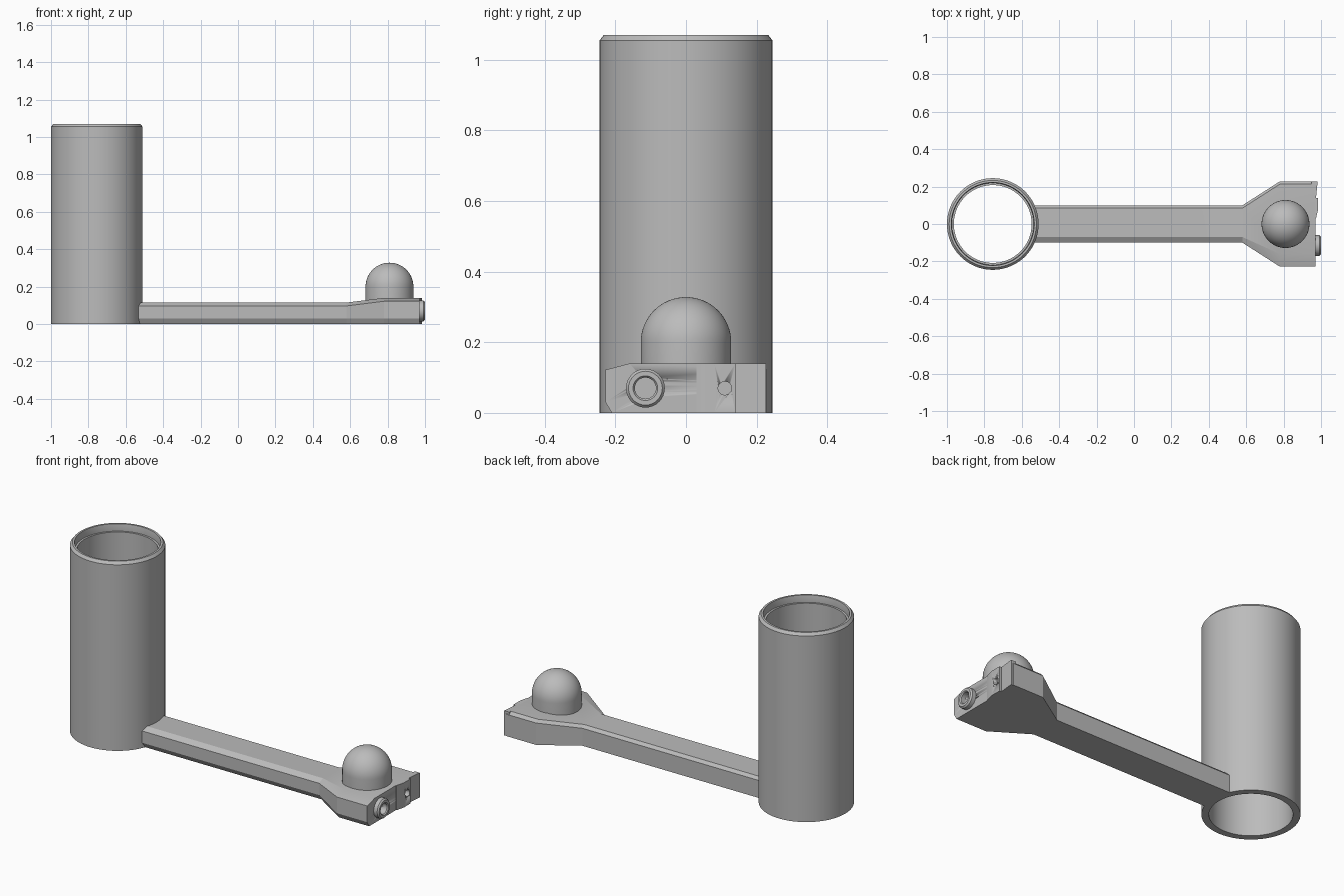
import bpy, bmesh, math
from mathutils import Matrix, Vector

cube = bpy.data.objects.get("Cube")
if cube:
    bpy.data.objects.remove(cube, do_unlink=True)

grey = bpy.data.materials.new("plain grey")
grey.use_nodes = True
colour = (0.5, 0.5, 0.5, 1)
grey.diffuse_color = colour
grey.node_tree.nodes["Principled BSDF"].inputs["Base Color"].default_value = colour


def finish(bm, name, angle=30):
    bmesh.ops.remove_doubles(bm, verts=bm.verts, dist=1e-5)
    bmesh.ops.recalc_face_normals(bm, faces=bm.faces)
    mesh = bpy.data.meshes.new(name)
    bm.to_mesh(mesh)
    bm.free()
    mesh.materials.append(grey)
    obj = bpy.data.objects.new(name, mesh)
    bpy.context.collection.objects.link(obj)
    bpy.ops.object.select_all(action="DESELECT")
    obj.select_set(True)
    bpy.context.view_layer.objects.active = obj
    bpy.ops.object.shade_smooth_by_angle(angle=math.radians(angle))
    return obj


def lathe(name, profile, matrix, closed=True, steps=64):
    """Spin (radius, height) points about z, then place the result."""
    bm = bmesh.new()
    verts = [bm.verts.new((r, 0, h)) for r, h in profile]
    pairs = list(zip(verts, verts[1:]))
    if closed:
        pairs.append((verts[-1], verts[0]))
    edges = [bm.edges.new(p) for p in pairs]
    bmesh.ops.spin(bm, geom=verts + edges, cent=(0, 0, 0), axis=(0, 0, 1),
                   angle=math.tau, steps=steps, use_merge=True)
    bm.transform(matrix)
    return finish(bm, name)


def loft(name, sections, angle=20):
    """Join equal-length loops of points and cap both ends."""
    bm = bmesh.new()
    loops = [[bm.verts.new(p) for p in s] for s in sections]
    n = len(loops[0])
    for a, b in zip(loops, loops[1:]):
        for i in range(n):
            j = (i + 1) % n
            bm.faces.new((a[i], a[j], b[j], b[i]))
    bm.faces.new(loops[0])
    bm.faces.new(loops[-1])
    return finish(bm, name, angle)


def section(x, w, h, front):
    """Bevelled cross-section of the arm, with softer bevels at the front."""
    outline = [(w, 0), (w, h - 0.016), (w - 0.015, h), (front, h),
               (-w, h - 0.018), (-w, 0.03), (-w + 0.018, 0)]
    return [(x, y, z) for y, z in outline]


# Open tube with a bevelled rim and a stepped inner lip
lathe("tube", [(0.208, 0), (0.245, 0), (0.245, 1.055), (0.233, 1.07),
               (0.222, 1.07), (0.219, 1.05), (0.219, 1.03), (0.208, 1.03)],
      Matrix.Translation((-0.755, 0, 0)), steps=96)

# Arm that widens into the head
arm = loft("arm_and_head", [section(-0.54, 0.1, 0.115, -0.07),
                            section(0.58, 0.1, 0.115, -0.07),
                            section(0.78, 0.228, 0.14, -0.16),
                            section(0.97, 0.228, 0.14, -0.16)])

# Stepped plate on the end of the head
plate_outline = [(0.95, 0.226), (0.982, 0.226), (0.973, 0.14), (0.985, 0.14),
                 (0.985, 0.08), (0.973, 0.03), (0.95, 0.03)]
plate = loft("end_plate", [[(x, y, z) for x, y in plate_outline]
                           for z in (0, 0.14)])

# Holes in the end of the head
for y, r in ((-0.115, 0.03), (0.11, 0.019)):
    bm = bmesh.new()
    bmesh.ops.create_cone(bm, cap_ends=True, segments=32, radius1=r, radius2=r,
                          depth=0.1, matrix=Matrix.Translation((0.98, y, 0.07))
                          @ Matrix.Rotation(math.pi / 2, 4, "Y"))
    cutter = finish(bm, "hole_cutter")
    cutter.hide_render = True
    cutter.hide_viewport = True
    for obj in ((arm,) if y < 0 else (arm, plate)):
        mod = obj.modifiers.new("hole", "BOOLEAN")
        mod.operation = "DIFFERENCE"
        mod.solver = "EXACT"
        mod.object = cutter

# Raised socket around the larger hole
lathe("socket_ring", [(0.03, 0.96), (0.055, 0.96), (0.055, 0.992),
                      (0.048, 1.0), (0.035, 1.0), (0.03, 0.994)],
      Matrix.Translation((0, -0.115, 0.07)) @ Matrix.Rotation(math.pi / 2, 4, "Y"),
      steps=32)

# Domed knob on the head
radius = 0.128
dome = [(0, 0.12), (radius, 0.12)]
dome += [(radius * math.cos(i * math.pi / 32), 0.2 + radius * math.sin(i * math.pi / 32))
         for i in range(17)]
lathe("knob", dome, Matrix.Translation((0.81, 0, 0)), closed=False)
